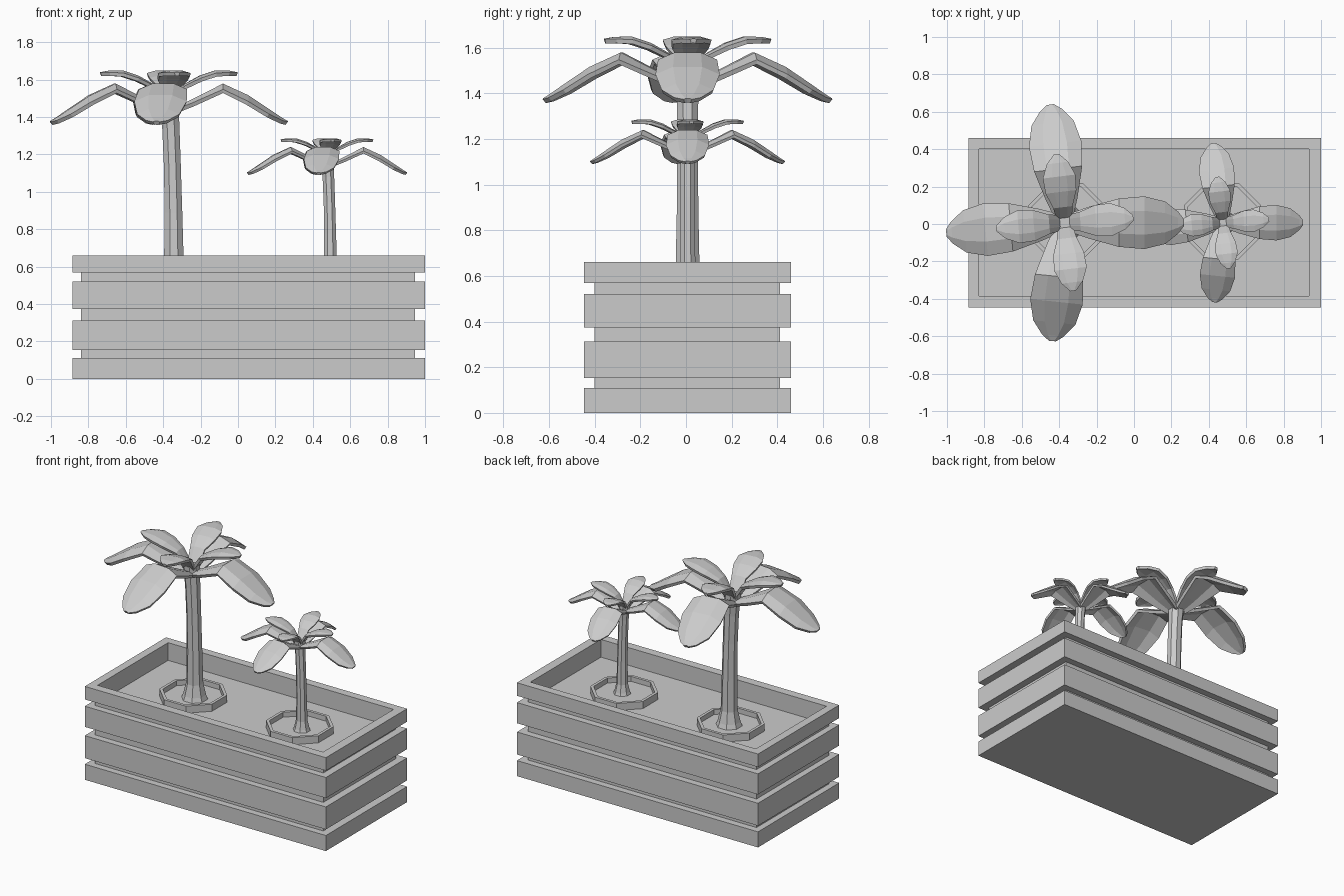
import bpy
import bmesh
from math import cos, sin, pi, radians
from mathutils import Vector

cube = bpy.data.objects.get("Cube")
if cube:
    bpy.data.objects.remove(cube, do_unlink=True)

GREY = (0.6, 0.6, 0.6, 1.0)
grey = bpy.data.materials.new("plain grey")
grey.use_nodes = True
grey.diffuse_color = GREY
grey.node_tree.nodes["Principled BSDF"].inputs["Base Color"].default_value = GREY

OUTER = (-0.885, 1.0, -0.447, 0.46)
CORE = (-0.84, 0.947, -0.4, 0.412)
INNER = (-0.828, 0.935, -0.386, 0.402)
SOIL = 0.535


def finish(name, bm):
    bmesh.ops.recalc_face_normals(bm, faces=bm.faces)
    mesh = bpy.data.meshes.new(name)
    bm.to_mesh(mesh)
    bm.free()
    mesh.materials.append(grey)
    obj = bpy.data.objects.new(name, mesh)
    bpy.context.collection.objects.link(obj)
    return obj


def corners(rect):
    x0, x1, y0, y1 = rect
    return [(x0, y0), (x1, y0), (x1, y1), (x0, y1)]


def octagon(x, y, radius):
    angles = [(i + 0.5) * pi / 4 for i in range(8)]
    return [(x + radius * cos(a), y + radius * sin(a)) for a in angles]


def loft(name, loops, cap_ends=True, closed=False):
    """Bridge equal loops of points; cap the ends or join last to first."""
    bm = bmesh.new()
    rows = [[bm.verts.new(p) for p in loop] for loop in loops]
    pairs = list(zip(rows, rows[1:]))
    if closed:
        pairs.append((rows[-1], rows[0]))
    n = len(rows[0])
    for a, b in pairs:
        for i in range(n):
            j = (i + 1) % n
            bm.faces.new((a[i], a[j], b[j], b[i]))
    if cap_ends and not closed:
        bm.faces.new(rows[0])
        bm.faces.new(rows[-1])
    return finish(name, bm)


def at(loop, z):
    return [(x, y, z) for x, y in loop]


def block(name, outline, z0, z1):
    return loft(name, [at(outline, z0), at(outline, z1)])


def frame(name, outer, inner, z0, z1):
    return loft(name, [at(outer, z0), at(outer, z1), at(inner, z1), at(inner, z0)],
                closed=True)


def leaf(name, stations, azimuth, origin, scale, droop, thickness):
    """Arched blade: stations are (reach, height, half width)."""
    bm = bmesh.new()
    turn = radians(azimuth)
    out = Vector((cos(turn), sin(turn), 0))
    side = Vector((-sin(turn), cos(turn), 0))
    rows = []
    for reach, height, half in stations:
        row = []
        for t in (-1, -0.45, 0.45, 1):
            sag = droop * half * t * t
            p = out * reach + side * half * t + Vector((0, 0, height - sag))
            row.append(bm.verts.new(origin + p * scale))
        rows.append(row)
    for a, b in zip(rows, rows[1:]):
        for i in range(3):
            bm.faces.new((a[i], b[i], b[i + 1], a[i + 1]))
    obj = finish(name, bm)
    solid = obj.modifiers.new("thickness", "SOLIDIFY")
    solid.thickness = thickness * scale
    solid.offset = 0
    return obj


# Planter: solid core with three slats and an open top rim
block("planter_core", corners(CORE), 0.02, SOIL)
for i, (z0, z1) in enumerate([(0, 0.11), (0.153, 0.312), (0.374, 0.52)]):
    block(f"planter_slat_{i + 1}", corners(OUTER), z0, z1)
frame("planter_wall", corners(CORE), corners(INNER), SOIL - 0.01, 0.6)
frame("planter_rim", corners(OUTER), corners(INNER), 0.568, 0.66)

# Profiles in tree units: height, lean and radius of the trunk
TRUNK = [(0, 0, 0.09), (0.04, 0, 0.075), (0.12, 0, 0.056), (0.35, -0.002, 0.051),
         (0.6, -0.008, 0.049), (0.8, -0.016, 0.05), (0.95, -0.027, 0.056)]
LOWER = [(0.03, 0.9, 0.045), (0.13, 0.95, 0.08), (0.29, 1.035, 0.125),
         (0.42, 0.975, 0.137), (0.53, 0.9, 0.11), (0.6, 0.85, 0.055),
         (0.63, 0.83, 0.015)]
UPPER = [(0.03, 0.94, 0.04), (0.09, 1.03, 0.05), (0.17, 1.075, 0.08),
         (0.25, 1.102, 0.085), (0.32, 1.1, 0.055), (0.365, 1.09, 0.012)]


def palm(label, x, y, scale):
    base = Vector((x, y, SOIL + 0.005))
    loops = []
    for height, lean, radius in TRUNK:
        ring = octagon(x + lean * scale, y, radius * scale)
        loops.append(at(ring, base.z + height * scale))
    loft(f"{label}_trunk", loops)
    crown = base + Vector((-0.027 * scale, 0, 0))
    for i, azimuth in enumerate((0, 97, 185, 264)):
        leaf(f"{label}_lower_leaf_{i + 1}", LOWER, azimuth, crown, scale, 0.3, 0.022)
    for i, azimuth in enumerate((4, 97, 185, 277)):
        leaf(f"{label}_upper_leaf_{i + 1}", UPPER, azimuth, crown, scale, 0.2, 0.02)


def planting_ring(label, x, y):
    frame(f"{label}_planting_ring", octagon(x, y, 0.222), octagon(x, y, 0.2),
          SOIL - 0.01, SOIL + 0.05)
    block(f"{label}_ring_soil", octagon(x, y, 0.21), SOIL - 0.01, SOIL + 0.015)


# Two palms, the small one a scaled copy of the tall one
palm("tall_palm", -0.343, 0.007, 1.0)
palm("small_palm", 0.494, 0.007, 0.673)
planting_ring("tall_palm", -0.36, 0.015)
planting_ring("small_palm", 0.473, 0.015)
